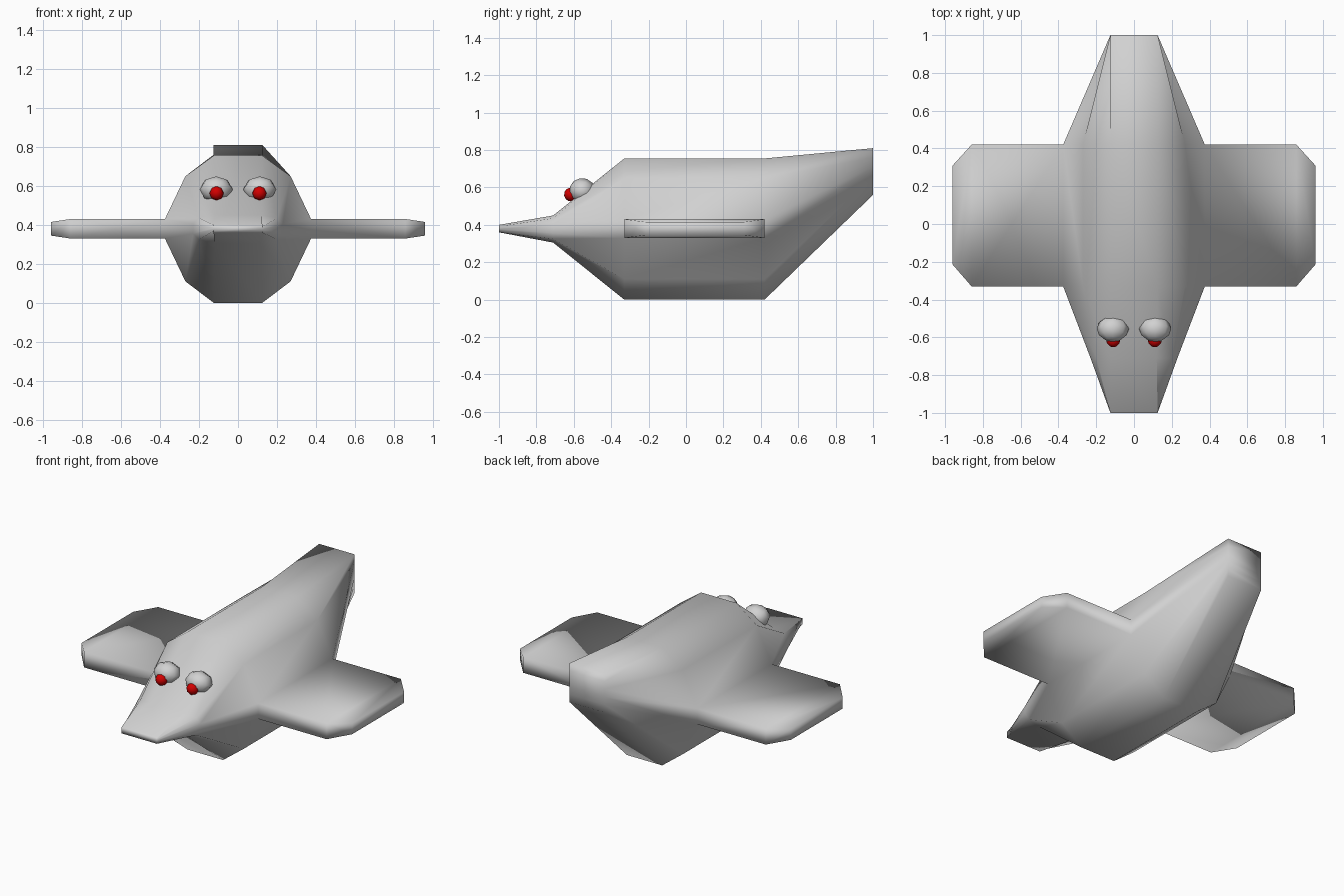
import bpy, bmesh, math
from mathutils import Matrix

if "Cube" in bpy.data.objects:
    bpy.data.objects.remove(bpy.data.objects["Cube"])


def material(name, rgb):
    m = bpy.data.materials.new(name)
    m.diffuse_color = (*rgb, 1)
    m.use_nodes = True
    m.node_tree.nodes["Principled BSDF"].inputs["Base Color"].default_value = m.diffuse_color
    return m


grey = material("light grey", (0.64, 0.64, 0.64))
red = material("red", (0.64, 0.0, 0.0))


def add_object(name, bm, mat):
    bmesh.ops.recalc_face_normals(bm, faces=bm.faces)
    for f in bm.faces:
        f.smooth = True
    me = bpy.data.meshes.new(name)
    bm.to_mesh(me)
    bm.free()
    me.materials.append(mat)
    ob = bpy.data.objects.new(name, me)
    bpy.context.collection.objects.link(ob)


# Body: right half of each cross-section, bottom to top, as (x, z)
mid = [(0.125, 0), (0.27, 0.11), (0.375, 0.33), (0.375, 0.43), (0.27, 0.65), (0.125, 0.755)]
brow = [(0.12, 0.305), (0.2, 0.325), (0.23, 0.355), (0.23, 0.405), (0.2, 0.435), (0.12, 0.45)]
beak = [(0.125, z) for z in (0.36, 0.368, 0.376, 0.384, 0.392, 0.40)]
tail = [(0.125, z) for z in (0.56, 0.61, 0.66, 0.71, 0.76, 0.81)]
sections = [(-1.0, beak), (-0.71, brow), (-0.33, mid), (0.42, mid), (1.0, tail)]

bm = bmesh.new()
rings = []
for y, half in sections:
    outline = half + [(-x, z) for x, z in reversed(half)]
    rings.append([bm.verts.new((x, y, z)) for x, z in outline])

n = 12
for k in range(len(rings) - 1):
    a, b = rings[k], rings[k + 1]
    for i in range(n):
        if k == 2 and i in (2, 8):      # left open for the wings
            continue
        j = (i + 1) % n
        bm.faces.new((a[i], a[j], b[j], b[i]))
bm.faces.new(rings[0])
bm.faces.new(rings[-1])

# Wings: grown from the open side of the body, with chamfered tips
for side, lo, hi in ((1, 2, 3), (-1, 9, 8)):
    loop = [rings[2][lo], rings[3][lo], rings[3][hi], rings[2][hi]]
    for x, y0, y1, z0, z1 in ((0.86, -0.33, 0.42, 0.33, 0.43),
                              (0.96, -0.215, 0.31, 0.345, 0.415)):
        new = [bm.verts.new((side * x, y, z))
               for y, z in ((y0, z0), (y1, z0), (y1, z1), (y0, z1))]
        for i in range(4):
            j = (i + 1) % 4
            bm.faces.new((loop[i], loop[j], new[j], new[i]))
        loop = new
    bm.faces.new(loop)
add_object("body_and_wings", bm, grey)


# Eyes and pupils: coarse balls with the poles facing forward
def ball(name, loc, size, mat):
    bm = bmesh.new()
    bmesh.ops.create_uvsphere(bm, u_segments=8, v_segments=6, radius=1)
    bm.transform(Matrix.Translation(loc) @ Matrix.Diagonal((*size, 1))
                 @ Matrix.Rotation(math.radians(70), 4, 'X'))
    add_object(name, bm, mat)


for side, label in ((1, "right"), (-1, "left")):
    ball(label + "_eye", (side * 0.112, -0.555, 0.582), (0.085, 0.07, 0.068), grey)
    ball(label + "_pupil", (side * 0.11, -0.617, 0.562), (0.037, 0.035, 0.037), red)
